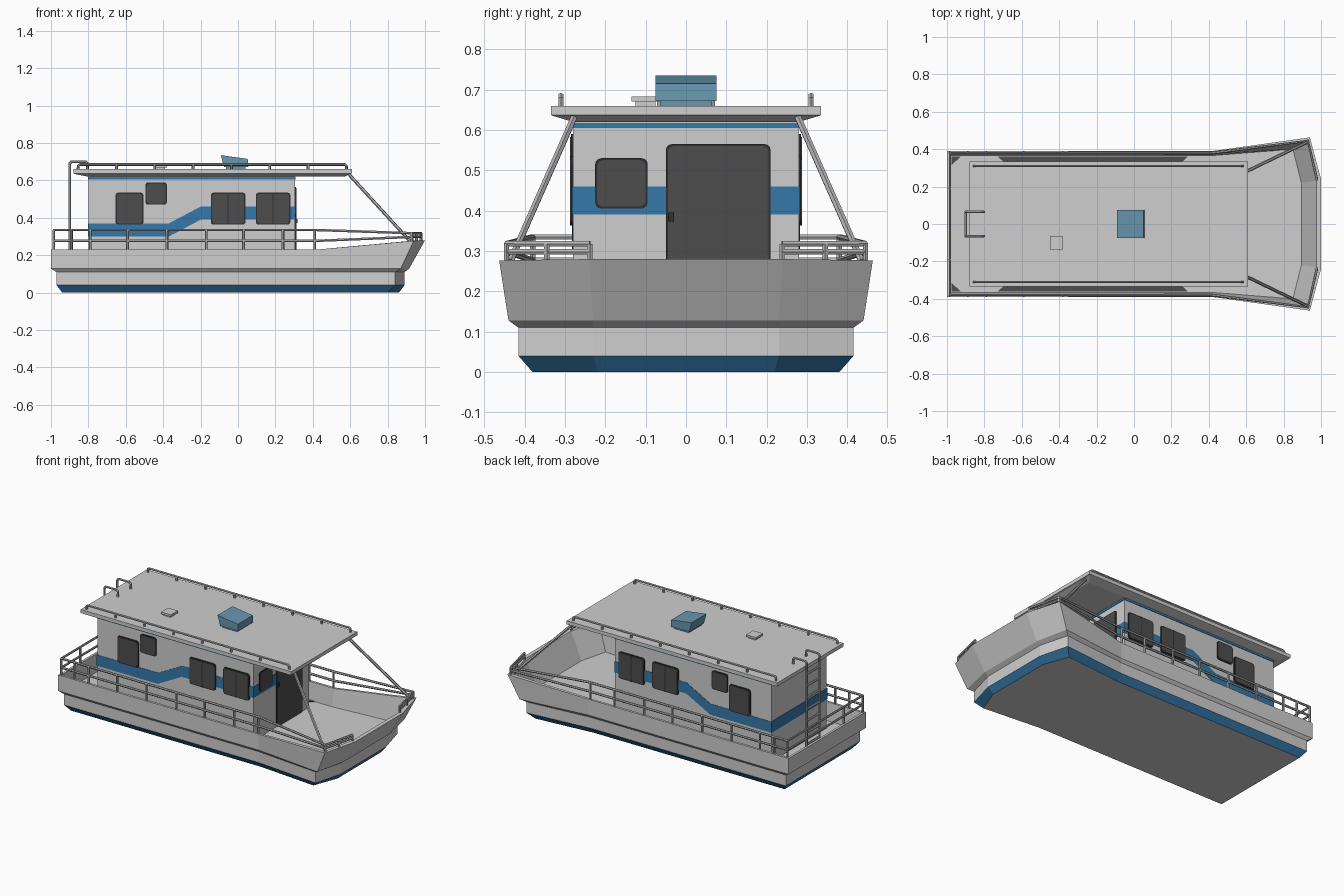
import bpy, bmesh, math
from mathutils import Vector

if "Cube" in bpy.data.objects:
    bpy.data.objects.remove(bpy.data.objects["Cube"])


def material(name, rgb):
    m = bpy.data.materials.new(name)
    m.diffuse_color = (*rgb, 1)
    m.use_nodes = True
    m.node_tree.nodes["Principled BSDF"].inputs["Base Color"].default_value = m.diffuse_color
    return m


WHITE = material("light grey paint", (0.62, 0.62, 0.62))
BLUE = material("blue paint", (0.035, 0.19, 0.40))
GLASS = material("dark glass", (0.075, 0.075, 0.075))
FRAME = material("black rubber", (0.03, 0.03, 0.03))
METAL = material("rail metal", (0.45, 0.45, 0.45))
UNIT = material("pale blue plastic", (0.14, 0.31, 0.43))


def finish(name, bm, *mats):
    bmesh.ops.recalc_face_normals(bm, faces=bm.faces)
    me = bpy.data.meshes.new(name)
    bm.to_mesh(me)
    bm.free()
    for m in mats:
        me.materials.append(m)
    ob = bpy.data.objects.new(name, me)
    bpy.context.collection.objects.link(ob)
    return ob


def loft(name, rings, *mats):
    """Skin a list of equal-length point loops and cap both ends."""
    bm = bmesh.new()
    loops = [[bm.verts.new(p) for p in r] for r in rings]
    n = len(loops[0])
    for a, b in zip(loops, loops[1:]):
        for i in range(n):
            j = (i + 1) % n
            bm.faces.new((a[i], a[j], b[j], b[i]))
    bm.faces.new(loops[0])
    bm.faces.new(loops[-1])
    return finish(name, bm, *mats)


def rect(x0, x1, y0, y1, z):
    return [(x0, y0, z), (x1, y0, z), (x1, y1, z), (x0, y1, z)]


def box(name, x, y, z, mat):
    return loft(name, [rect(*x, *y, z[0]), rect(*x, *y, z[1])], mat)


def plate(name, pts, axis, p0, p1, mat):
    """Flat outline extruded from p0 to p1 along an axis."""
    def put(a, b, p):
        return {"x": (p, a, b), "y": (a, p, b), "z": (a, b, p)}[axis]
    return loft(name, [[put(a, b, p) for a, b in pts] for p in (p0, p1)], mat)


def rounded(a0, a1, b0, b1, r=0.015, steps=3):
    pts = []
    corners = [(a1 - r, b1 - r), (a0 + r, b1 - r), (a0 + r, b0 + r), (a1 - r, b0 + r)]
    for k, (ca, cb) in enumerate(corners):
        for s in range(steps + 1):
            t = math.pi / 2 * (k + s / steps)
            pts.append((ca + r * math.cos(t), cb + r * math.sin(t)))
    return pts


def tubes(name, paths, r, mat=METAL):
    """Several pipes in one object."""
    cu = bpy.data.curves.new(name, "CURVE")
    cu.dimensions = "3D"
    cu.bevel_depth = r
    cu.bevel_resolution = 1
    cu.use_fill_caps = True
    for path in paths:
        sp = cu.splines.new("POLY")
        sp.points.add(len(path) - 1)
        for q, p in zip(sp.points, path):
            q.co = (*p, 1)
    ob = bpy.data.objects.new(name, cu)
    bpy.context.collection.objects.link(ob)
    cu.materials.append(mat)
    bpy.ops.object.select_all(action="DESELECT")
    ob.select_set(True)
    bpy.context.view_layer.objects.active = ob
    bpy.ops.object.convert(target="MESH")
    bpy.ops.object.shade_smooth_by_angle()


# hull: half outlines (stern, shoulder, bow corner, bow front), mirrored
def ring(*half):
    return list(half) + [(x, -y, z) for x, y, z in reversed(half)]


hull = loft("hull", [
    ring((-.94, .345, 0), (.41, .345, 0), (.80, .38, 0), (.86, .22, 0)),
    ring((-.97, .375, .04), (.41, .375, .04), (.84, .415, .04), (.89, .23, .04)),
    ring((-.97, .375, .11), (.41, .375, .11), (.84, .415, .11), (.89, .23, .11)),
    ring((-1, .39, .128), (.42, .39, .128), (.87, .44, .128), (.915, .23, .128)),
    ring((-1, .39, .23), (.42, .39, .23), (.94, .463, .277), (1, .24, .28)),
    ring((-.985, .375, .23), (.42, .375, .23), (.925, .44, .277), (.975, .23, .28)),
    ring((-.98, .365, .115), (.41, .365, .115), (.85, .40, .115), (.895, .22, .115)),
], WHITE, BLUE)
for f in hull.data.polygons:
    if f.center.z < 0.03 and abs(f.normal.z) < 0.95:
        f.material_index = 1

# cabin with trim under the roof
box("cabin", (-.8, .305), (-.28, .28), (.112, .63), WHITE)
box("cabin_trim", (-.803, .308), (-.283, .283), (.605, .617), BLUE)

# roof with chamfered underside
loft("roof", [rect(-.80, .57, -.28, .28, .62), rect(-.875, .60, -.33, .33, .635),
              rect(-.88, .61, -.335, .335, .637), rect(-.88, .61, -.335, .335, .66)], WHITE)

# stripes, side windows and deck plates on both sides
stripe = [(-.8, .30), (-.37, .30), (-.2, .39), (.305, .39),
          (.305, .46), (-.2, .46), (-.37, .37), (-.8, .37)]
windows = [(-.655, -.505, .363, .535), (-.495, -.38, .47, .59),
           (-.145, .04, .363, .535), (.095, .28, .363, .535)]
for side, s in (("front", -1), ("back", 1)):
    plate(f"{side}_stripe", stripe, "y", s * .279, s * .282, BLUE)
    for i, (a, b, c, d) in enumerate(windows):
        plate(f"{side}_window_frame_{i}", rounded(a, b, c, d), "y", s * .279, s * .285, FRAME)
        plate(f"{side}_window_{i}", rounded(a + .007, b - .007, c + .007, d - .007),
              "y", s * .28, s * .287, GLASS)
        if i > 1:
            m = (a + b) / 2
            box(f"{side}_window_divider_{i}", (m - .003, m + .003),
                sorted((s * .28, s * .288)), (c, d), FRAME)
    plate(f"{side}_walkway_plate", [(-.73, s * .362), (.29, s * .362), (.26, s * .335), (-.70, s * .335)],
          "z", .114, .119, GLASS)
    plate(f"{side}_corner_plate", [(-.975, s * .362), (-.925, s * .362), (-.975, s * .315)],
          "z", .114, .119, GLASS)

# stripes, window and door on the end walls
plate("stern_stripe", [(-.282, .30), (.282, .30), (.282, .37), (-.282, .37)], "x", -.799, -.803, BLUE)
plate("bow_stripe", [(-.282, .39), (.282, .39), (.282, .46), (-.282, .46)], "x", .304, .308, BLUE)
for name, (a, b, c, d) in (("bow_window", (-.225, -.095, .405, .53)), ("door", (-.05, .21, .116, .565))):
    plate(name + "_frame", rounded(a, b, c, d), "x", .304, .311, FRAME)
    plate(name, rounded(a + .005, b - .005, c + .005, d - .005), "x", .305, .313, GLASS)
box("door_handle", (.31, .319), (-.045, -.03), (.373, .395), FRAME)

# deck rails: around the stern and along each side to the bow corners
def deck_path(z0, z1):
    half = [(.978, .238, z1), (.93, .445, z1), (.42, .380, z0), (-.985, .380, z0)]
    return half + [(x, -y, z) for x, y, z in reversed(half)]


top, mid = deck_path(.335, .318), deck_path(.277, .298)
paths = [top, mid]
for s in (-1, 1):
    for x in (-.985, -.89, -.79, -.59, -.38, -.17, .03, .24, .41):
        paths.append([(x, s * .38, .228), (x, s * .38, .335)])
    for x, y, z in ((.93, .445, .27), (.955, .345, .275), (.978, .238, .275)):
        paths.append([(x, s * y, z), (x, s * y, .318)])
for y in (-.19, .19):
    paths.append([(-.985, y, .228), (-.985, y, .335)])
tubes("deck_rail", paths, .0075)

# low rails on the roof
paths = []
for s in (-1, 1):
    y = s * .31
    paths.append([(-.855, y, .66), (-.855, y, .678), (-.845, y, .685),
                  (.57, y, .685), (.58, y, .678), (.58, y, .66)])
    paths += [[(-.855 + i * .205, y, .66), (-.855 + i * .205, y, .685)] for i in range(1, 7)]
tubes("roof_rail", paths, .0075)

# slanted struts from roof to bow
tubes("roof_strut", [[(.595, s * .278, .63), (.92, s * .435, .275)] for s in (-1, 1)], .009)

# stern ladder with handles hooked over the roof
paths = [[(-.9, y, .117), (-.9, y, .69), (-.89, y, .70), (-.815, y, .70), (-.805, y, .69), (-.805, y, .66)]
         for y in (-.065, .065)]
paths += [[(-.9, -.065, .17 + i * .075), (-.9, .065, .17 + i * .075)] for i in range(7)]
tubes("ladder", paths, .0075)

# roof air unit and hatch
box("air_unit_base", (-.065, .04), (-.065, .065), (.655, .675), UNIT)
loft("air_unit", [rect(-.075, .055, -.075, .075, .672),
                  [(-.092, -.075, .735), (.052, -.075, .715), (.052, .075, .715), (-.092, .075, .735)]], UNIT)
box("roof_hatch_base", (-.44, -.39), (-.125, -.075), (.655, .672), WHITE)
box("roof_hatch", (-.45, -.38), (-.135, -.065), (.67, .683), WHITE)
